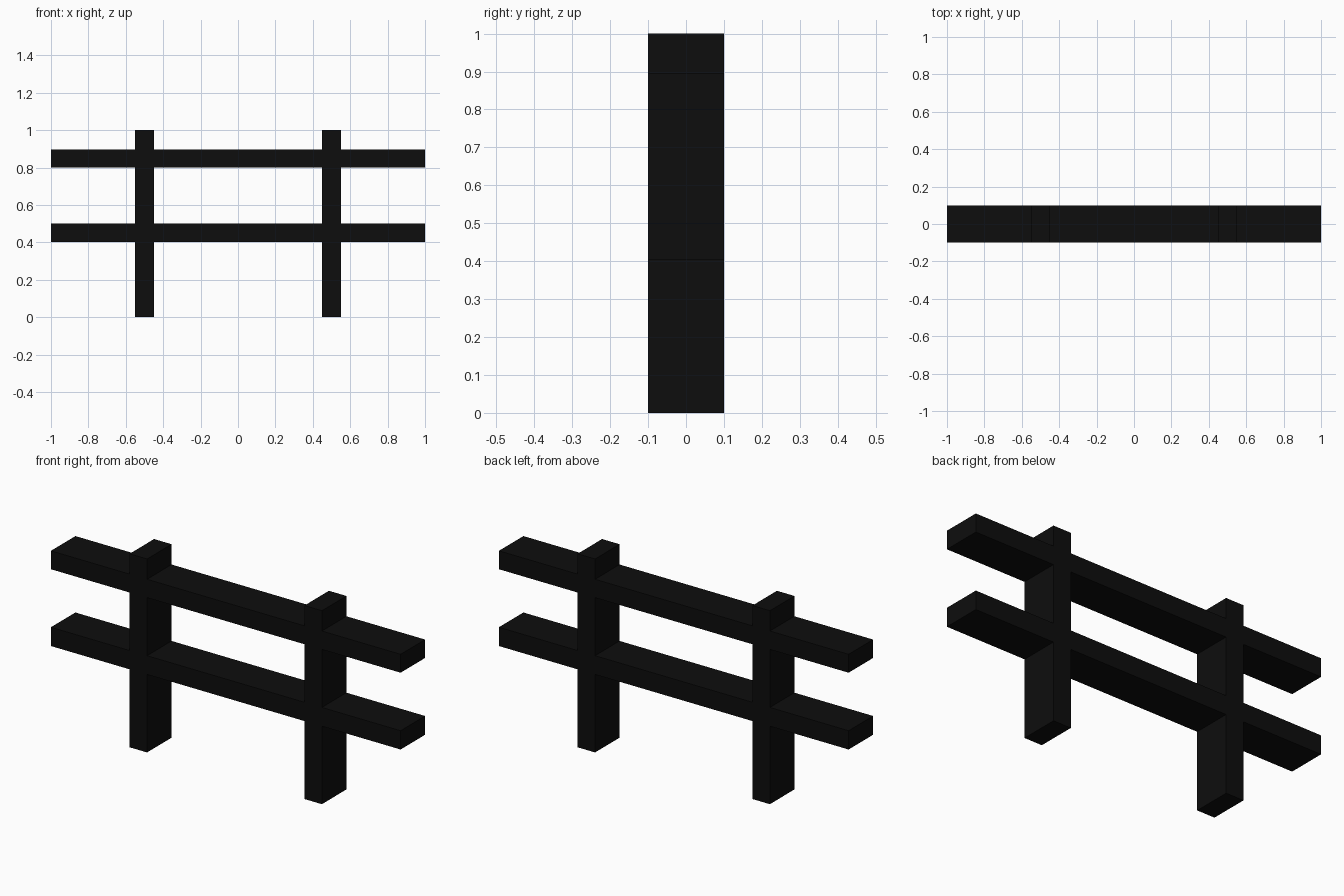
import bpy

if "Cube" in bpy.data.objects:
    bpy.data.objects.remove(bpy.data.objects["Cube"])

# Near-black paint for the whole fence
black = bpy.data.materials.new("black_paint")
black.diffuse_color = (0.004, 0.004, 0.004, 1)
black.use_nodes = True
black.node_tree.nodes["Principled BSDF"].inputs["Base Color"].default_value = black.diffuse_color


def box(name, x0, x1, y0, y1, z0, z1):
    bpy.ops.mesh.primitive_cube_add(
        size=1, location=((x0 + x1) / 2, (y0 + y1) / 2, (z0 + z1) / 2))
    ob = bpy.context.object
    ob.name = name
    ob.scale = (x1 - x0, y1 - y0, z1 - z0)
    bpy.ops.object.transform_apply(location=False, rotation=False, scale=True)
    ob.data.materials.append(black)
    return ob


# Upright posts
for side, x in (("left", -0.5), ("right", 0.5)):
    box(side + "_post", x - 0.05, x + 0.05, -0.1, 0.1, 0, 1)

# Horizontal rails, flush with the posts
for level, z0, z1 in (("lower", 0.403, 0.5), ("upper", 0.8, 0.895)):
    box(level + "_rail", -1, 1, -0.1, 0.1, z0, z1)
